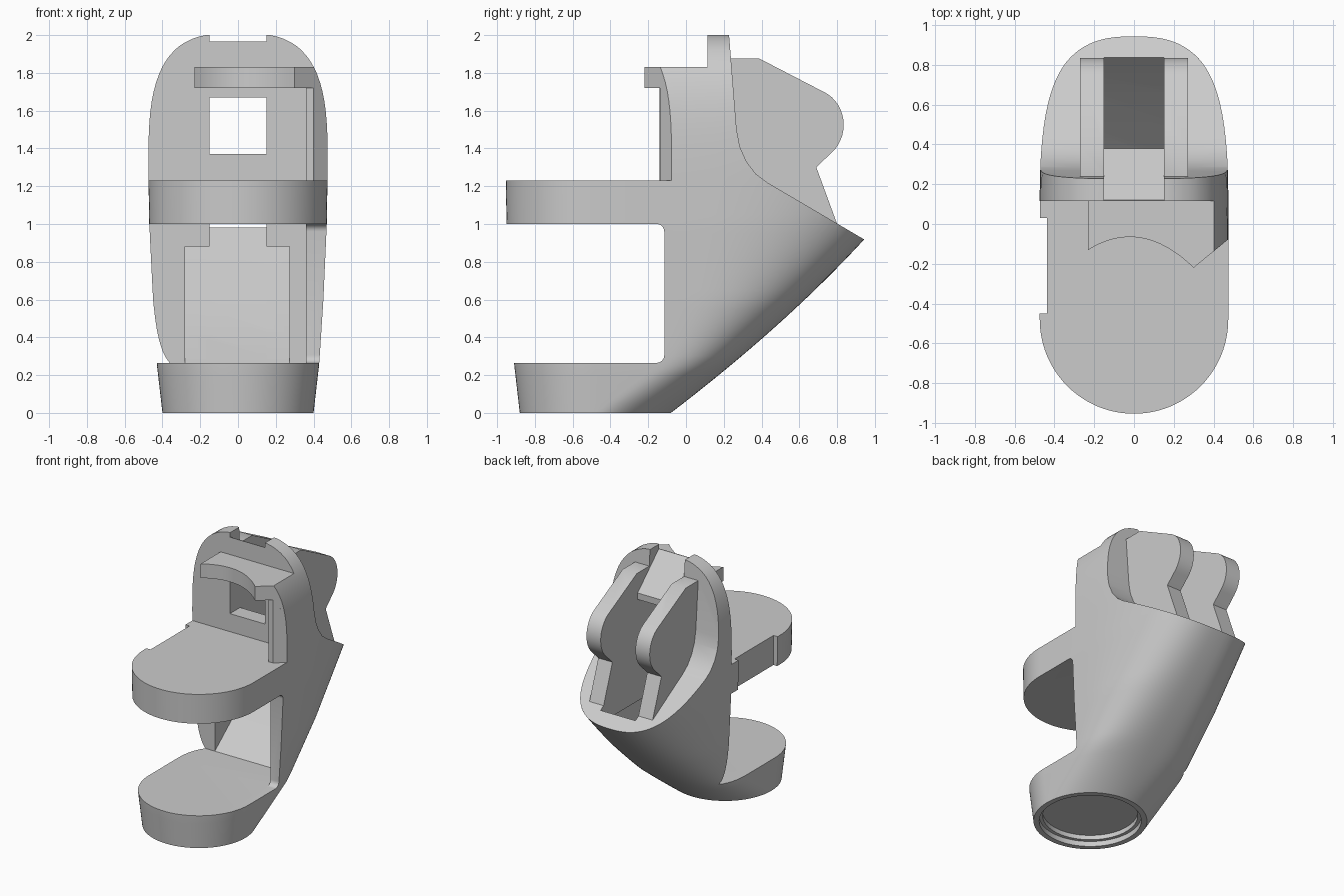
import bpy
import bmesh
import math

cube = bpy.data.objects.get("Cube")
if cube:
    bpy.data.objects.remove(cube, do_unlink=True)

grey = bpy.data.materials.new("plain grey")
grey.use_nodes = True
grey.diffuse_color = (0.6, 0.6, 0.6, 1)
grey.node_tree.nodes["Principled BSDF"].inputs["Base Color"].default_value = (0.6, 0.6, 0.6, 1)


def finish(name, bm):
    bmesh.ops.recalc_face_normals(bm, faces=bm.faces)
    mesh = bpy.data.meshes.new(name)
    bm.to_mesh(mesh)
    bm.free()
    obj = bpy.data.objects.new(name, mesh)
    bpy.context.collection.objects.link(obj)
    return obj


def loft(name, rings):
    bm = bmesh.new()
    loops = [[bm.verts.new(p) for p in ring] for ring in rings]
    count = len(loops[0])
    for a, b in zip(loops, loops[1:]):
        for i in range(count):
            j = (i + 1) % count
            bm.faces.new((a[i], a[j], b[j], b[i]))
    bm.faces.new(loops[0])
    bm.faces.new(loops[-1])
    return finish(name, bm)


def prism(name, axis, points, lo, hi):
    """Extrude a (y, z) profile along x, or an (x, y) profile along z."""
    if axis == "x":
        return loft(name, [[(d, a, b) for a, b in points] for d in (lo, hi)])
    return loft(name, [[(a, b, d) for a, b in points] for d in (lo, hi)])


def box(name, x0, x1, y0, y1, z0, z1):
    return prism(name, "z", [(x0, y0), (x1, y0), (x1, y1), (x0, y1)], z0, z1)


def disc(name, radius, z0, z1):
    turn = [math.tau * i / 72 for i in range(72)]
    ring = [(radius * math.cos(t), radius * math.sin(t) - 0.48) for t in turn]
    return prism(name, "z", ring, z0, z1)


def combine(target, tool, operation):
    mod = target.modifiers.new(tool.name, "BOOLEAN")
    mod.operation = operation
    mod.solver = "EXACT"
    mod.object = tool
    bpy.ops.object.select_all(action="DESELECT")
    bpy.context.view_layer.objects.active = target
    target.select_set(True)
    bpy.ops.object.modifier_apply(modifier=mod.name)
    bpy.data.objects.remove(tool, do_unlink=True)


def cut(tool):
    combine(body, tool, "DIFFERENCE")


def add(tool):
    combine(body, tool, "UNION")


def lookup(table, z):
    for (z0, v0), (z1, v1) in zip(table, table[1:]):
        if z <= z1:
            return v0 + (v1 - v0) * (z - z0) / (z1 - z0)
    return table[-1][1]


# Outer body: round foot swept up and back into a long rounded section
WIDTH = [(0, .4), (.26, .43), (.6, .452), (1, .47), (1.3, .475)]
CENTRE = [(0, -.48), (.26, -.14), (.6, 0), (1, 0)]
POWER = [(0, 2), (.26, 2.5), (1, 2.6)]


def section(z):
    reach = lookup(WIDTH, z)
    crown = max(0, z - 1.3) / .71
    w = reach * (1 - crown ** 3.1) ** (1 / 3.1)
    rise = min(z, 1.25)
    back = -.08 + 1.31 * rise - .213 * rise * rise
    centre, power = lookup(CENTRE, z), lookup(POWER, z)
    ring = []
    for i in range(49):
        t = math.pi * i / 48
        c, s = math.cos(t), math.sin(t)
        x = w * math.copysign(abs(c) ** (2 / power), c)
        ring.append((x, centre + (back - centre) * abs(s) ** (2 / power), z))
    for i in range(49):
        t = math.pi + math.pi * i / 48
        ring.append((w * math.cos(t), -.48 + reach * math.sin(t), z))
    return ring


levels = [i / 20 for i in range(37)] + [1.83, 1.86, 1.89, 1.92, 1.94, 1.96, 1.98, 1.99, 2.0]
body = loft("stand_body", [section(z) for z in levels])

# Sloped rear rim sweeping up into the thin upright panel
cut(prism("rear_cut", "x", [(1.6, .532), (.43, 1.22), (.37, 1.265), (.32, 1.33), (.285, 1.41),
                            (.268, 1.5), (.228, 2), (.228, 2.2), (1.6, 2.2)], -1, 1))

# Open gap between foot and middle slab, leaving a side wall on one side
corner = [(-.155 + .04 * math.sin(t), .305 - .04 * math.cos(t))
          for t in [math.pi / 2 * i / 6 for i in range(7)]]
gap = [(-1.2, .265)] + corner + [(y, 1.265 - z) for y, z in reversed(corner)] + [(-1.2, 1.0)]
cut(prism("lower_gap", "x", gap, -1, 1))
cut(box("lower_gap_deep", -1, .36, -1.2, .115, .265, 1.0))

# Space above the slab: bare panel, curved shelf, then side wall
cut(box("panel_space", -1, 1, -1.2, .115, 1.83, 2.2))
outside = [(.65, .068), (.65, -1.2), (-1, -1.2), (-1, .115)]
arc = []
for i in range(17):
    t = i / 16
    arc.append((-.23 + .53 * t, -.13 - .09 * t + .42 * t * (1 - t)))
cut(prism("shelf_space", "z", [(-.23, .115)] + arc + outside, 1.65, 1.9))
cut(prism("wall_space", "z", [(.36, .115), (.36, -.14), (.4, -.138)] + outside, 1.23, 1.72))

# Pair of rear fins with rounded ends
lobe = [(.66 + .175 * math.cos(t), 1.525 + .19 * math.sin(t))
        for t in [math.radians(68 - 118 * i / 14) for i in range(15)]]
fin = [(.2, 1.875), (.39, 1.875)] + lobe + [(.69, 1.3), (.8, 1.0), (.78, .97), (.3, 1.15), (.2, 1.2)]
for side in (-1, 1):
    lo, hi = sorted((side * .13, side * .272))
    add(prism("rear_fin", "x", fin, lo, hi))

# Hollow inside the back shell, and the slot that opens between the fins
shell = [(.05, .265), (.115, .265), (.31, .42), (.488, .6), (.66, .78), (.75, .88)]
cut(prism("recess", "x", shell + [(.05, .88)], -.28, .272))
cut(prism("slot", "x", shell + [(.84, .985), (1.3, 1.5), (1.3, 2.2), (.24, 2.2),
                                (.24, 1.0), (.05, 1.0)], -.15, .15))

# Sloped tongue behind the top notch, with the window below it
add(prism("tongue", "x", [(.15, 1.95), (.38, 1.72), (.38, 1.67), (.15, 1.67)], -.15, .15))
cut(prism("top_notch", "x", [(0, 1.965), (.12, 1.965), (.38, 1.72), (.5, 1.607), (.5, 2.2), (0, 2.2)],
          -.15, .15))
cut(box("window", -.15, .15, 0, .5, 1.37, 1.67))

# Slab side notch and stepped hollow under the foot
cut(box("side_notch", -.7, -.438, -.45, .03, .9, 1.3))
cut(disc("foot_hollow", .36, -.1, .04))
cut(disc("foot_hollow_inner", .335, -.1, .075))

body.data.materials.clear()
body.data.materials.append(grey)
bpy.ops.object.select_all(action="DESELECT")
body.select_set(True)
bpy.context.view_layer.objects.active = body
bpy.ops.object.shade_smooth_by_angle(angle=math.radians(28))
